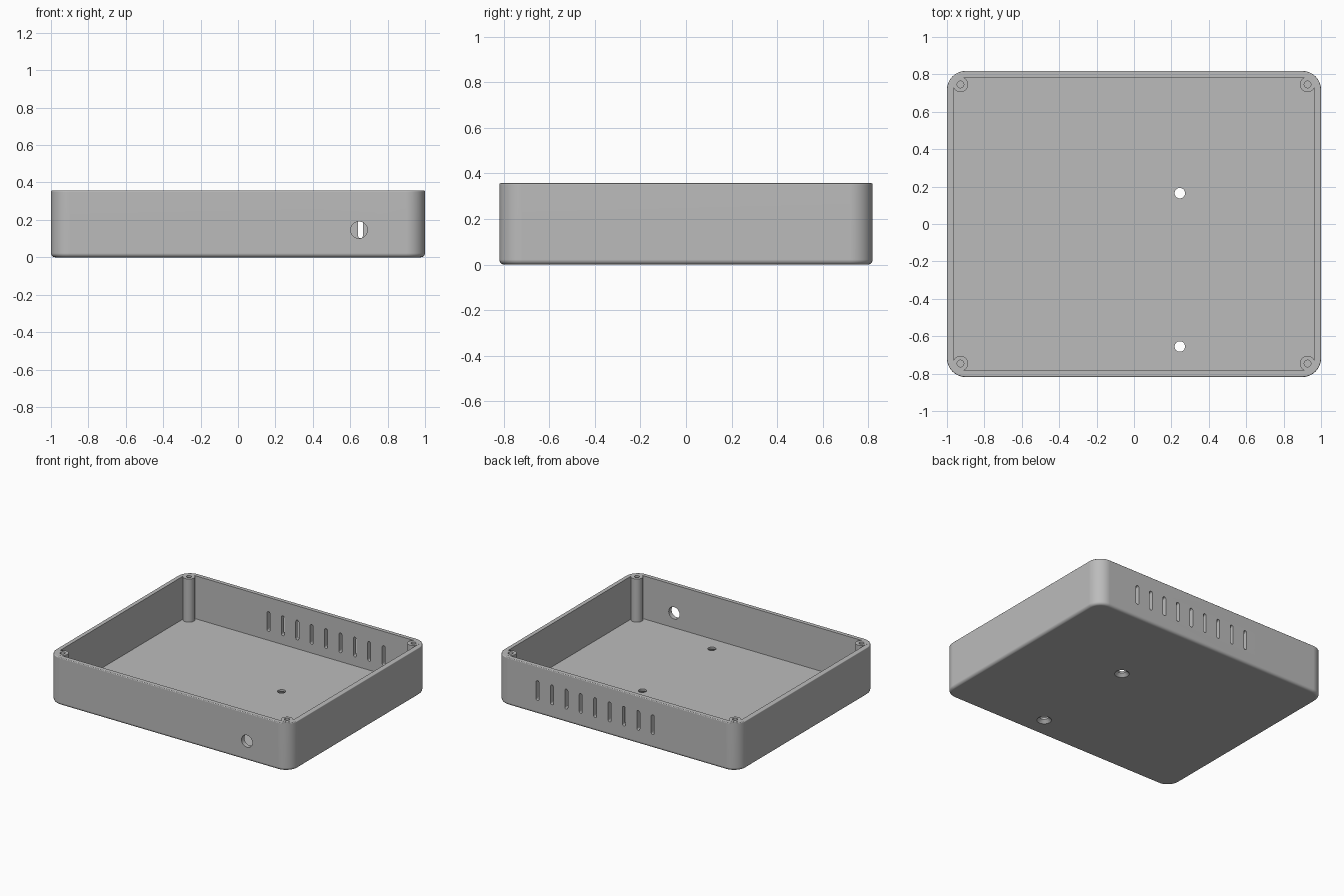
import bpy, bmesh, math
from mathutils import Matrix

if "Cube" in bpy.data.objects:
    bpy.data.objects.remove(bpy.data.objects["Cube"], do_unlink=True)

HX, HY, HEIGHT, CORNER = 1.0, 0.818, 0.357, 0.1
WALL, FLOOR = 0.034, 0.036

grey = bpy.data.materials.new("plain grey")
grey.use_nodes = True
COLOUR = (0.5, 0.5, 0.5, 1)
grey.diffuse_color = COLOUR
grey.node_tree.nodes["Principled BSDF"].inputs["Base Color"].default_value = COLOUR


def finish(bm, name):
    bmesh.ops.recalc_face_normals(bm, faces=bm.faces)
    mesh = bpy.data.meshes.new(name)
    bm.to_mesh(mesh)
    bm.free()
    mesh.materials.append(grey)
    obj = bpy.data.objects.new(name, mesh)
    bpy.context.collection.objects.link(obj)
    return obj


def activate(obj):
    bpy.ops.object.select_all(action="DESELECT")
    obj.select_set(True)
    bpy.context.view_layer.objects.active = obj


def smooth(obj):
    activate(obj)
    bpy.ops.object.shade_smooth_by_angle(angle=math.radians(35))


def rounded_ring(bm, inset, z, steps=10):
    """Rounded rectangle of vertices, inset from the outer wall."""
    r = CORNER - inset
    cx, cy = HX - CORNER, HY - CORNER
    ring = []
    for quarter, (sx, sy) in enumerate([(1, 1), (-1, 1), (-1, -1), (1, -1)]):
        for i in range(steps + 1):
            a = math.pi / 2 * (quarter + i / steps)
            ring.append(bm.verts.new((sx * cx + r * math.cos(a), sy * cy + r * math.sin(a), z)))
    return ring


def bridge(bm, rings):
    for low, high in zip(rings, rings[1:]):
        n = len(low)
        for i in range(n):
            j = (i + 1) % n
            bm.faces.new((low[i], low[j], high[j], high[i]))


def lathe(bm, profile, x, y, sides=32):
    """Closed solid of revolution about a vertical axis."""
    rings = [[bm.verts.new((x + r * math.cos(2 * math.pi * i / sides),
                            y + r * math.sin(2 * math.pi * i / sides), z))
              for i in range(sides)] for r, z in profile]
    bridge(bm, rings)
    bm.faces.new(rings[0])
    bm.faces.new(rings[-1])


# Tray shell: filleted base, outer wall, softened rim, inner wall, floor
FILLET, RIM = 0.022, 0.006
section = []
for i in range(6):
    a = math.pi / 2 * i / 5
    section.append((FILLET * (1 - math.sin(a)), FILLET * (1 - math.cos(a))))
for i in range(4):
    a = math.pi / 2 * i / 3
    section.append((RIM * (1 - math.cos(a)), HEIGHT - RIM * (1 - math.sin(a))))
section += [(WALL, HEIGHT), (WALL, FLOOR)]
bm = bmesh.new()
rings = [rounded_ring(bm, inset, z) for inset, z in section]
bridge(bm, rings)
bm.faces.new(rings[0])
bm.faces.new(rings[-1])
tray = finish(bm, "tray_shell")

# Cutters: countersunk floor holes, front cable hole, rear vent slots
bm = bmesh.new()
for y in (0.165, -0.655):
    lathe(bm, [(0.052, -0.002), (0.028, 0.022), (0.028, 0.1)], 0.245, y)
bmesh.ops.create_cone(bm, cap_ends=True, segments=40, radius1=0.045, radius2=0.045, depth=0.2,
                      matrix=Matrix.Translation((0.647, -HY, 0.146)) @ Matrix.Rotation(math.pi / 2, 4, "X"))
SLOT_R, SLOT_LOW, SLOT_HIGH = 0.0125, 0.102, 0.25
for k in range(9):
    x = 0.655 - 0.119 * k
    ends = []
    for y in (HY - 0.08, HY + 0.05):
        ring = []
        for start, z in ((0, SLOT_HIGH - SLOT_R), (math.pi, SLOT_LOW + SLOT_R)):
            for i in range(9):
                a = start + math.pi * i / 8
                ring.append(bm.verts.new((x + SLOT_R * math.cos(a), y, z + SLOT_R * math.sin(a))))
        ends.append(ring)
    bridge(bm, ends)
    bm.faces.new(ends[0])
    bm.faces.new(ends[1])
cutter = finish(bm, "hole_cutter")
cutter.hide_render = True

activate(tray)
cut = tray.modifiers.new("holes", "BOOLEAN")
cut.operation, cut.solver, cut.object = "DIFFERENCE", "EXACT", cutter
bpy.ops.object.modifier_apply(modifier=cut.name)
bpy.data.objects.remove(cutter, do_unlink=True)
smooth(tray)
weighted = tray.modifiers.new("even shading", "WEIGHTED_NORMAL")
weighted.keep_sharp = True

# Corner screw posts with blind holes
TOP = HEIGHT + 0.001
for sx, side in ((1, "left"), (-1, "right")):
    for sy, end in ((1, "back"), (-1, "front")):
        bm = bmesh.new()
        lathe(bm, [(0.041, FLOOR - 0.01), (0.041, TOP), (0.018, TOP), (0.018, 0.1)],
              sx * 0.928, sy * 0.746)
        smooth(finish(bm, f"screw_post_{end}_{side}"))
